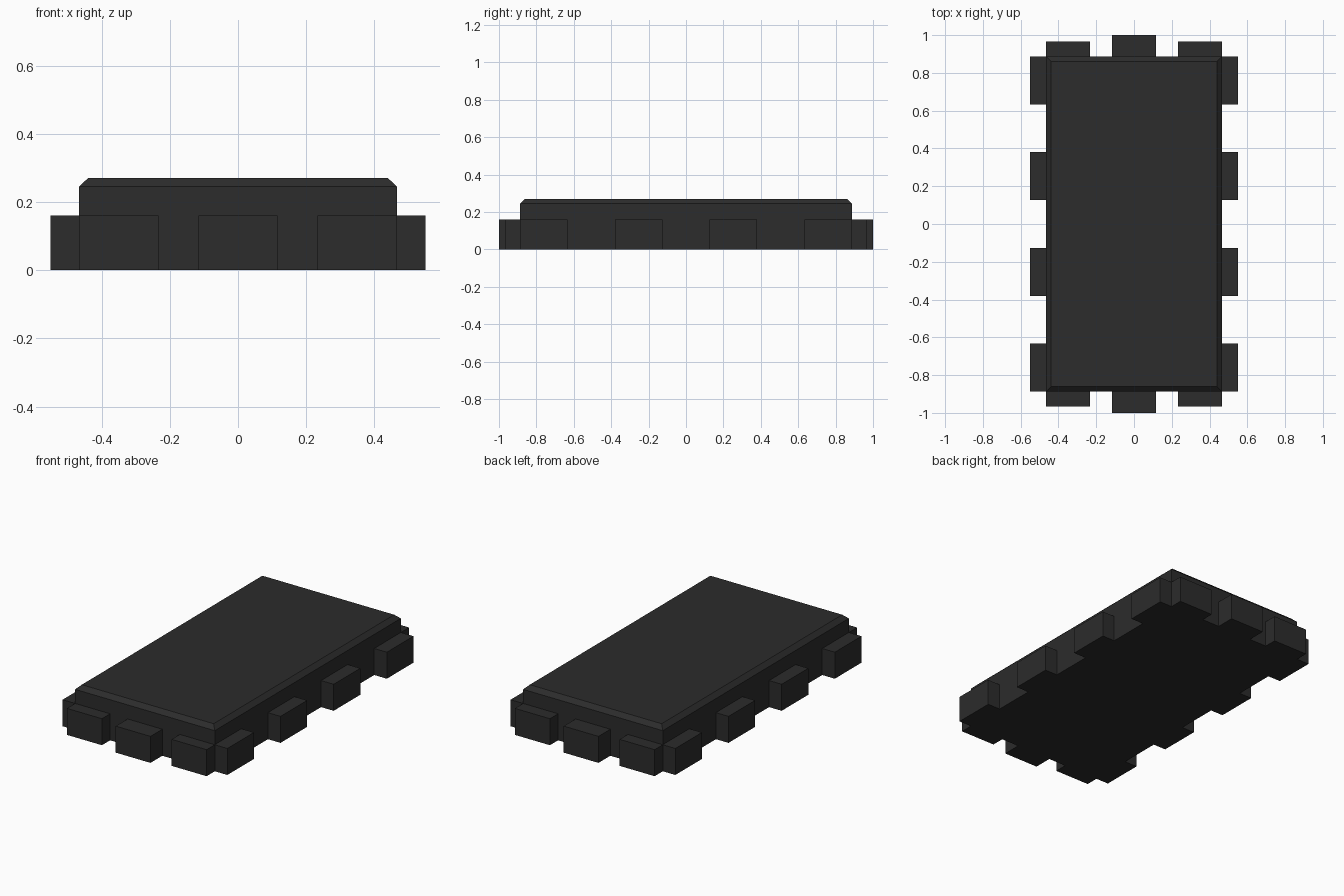
import bpy, bmesh, math

if "Cube" in bpy.data.objects:
    bpy.data.objects.remove(bpy.data.objects["Cube"])

HX, HY = 0.466, 0.887          # half size of the body
TOP, SHOULDER, TOOTH = 0.27, 0.245, 0.16
CHAMFER = 0.026
X_CUTS = [-0.233, -0.116, 0.116, 0.233]                 # three teeth on each end
Y_CUTS = [HY * (2 * i / 7 - 1) for i in range(1, 7)]    # four teeth on each side

bm = bmesh.new()


def cut(co, no):
    bmesh.ops.bisect_plane(bm, geom=bm.verts[:] + bm.edges[:] + bm.faces[:],
                           plane_co=co, plane_no=no, dist=1e-5)


def clamp(v, h):
    return max(-h, min(h, v))


# body block, divided where the teeth will grow
bmesh.ops.create_cube(bm, size=1)
for v in bm.verts:
    v.co = (v.co.x * 2 * HX, v.co.y * 2 * HY, (v.co.z + 0.5) * TOP)
for x in X_CUTS:
    cut((x, 0, 0), (1, 0, 0))
for y in Y_CUTS:
    cut((0, y, 0), (0, 1, 0))
for z in (TOOTH, SHOULDER):
    cut((0, 0, z), (0, 0, 1))

# chamfered top rim
for v in bm.verts:
    if v.co.z > TOP - 1e-4:
        v.co.x = clamp(v.co.x, HX - CHAMFER)
        v.co.y = clamp(v.co.y, HY - CHAMFER)
bm.normal_update()

# edge teeth, grown from alternate lower wall panels
teeth = []
for f in bm.faces:
    c, n = f.calc_center_median(), f.normal
    if c.z > TOOTH or abs(n.z) > 0.5:
        continue
    if abs(n.x) > 0.9 and int((c.y + HY) / (2 * HY / 7)) % 2 == 0:
        teeth.append((f, n * 0.084))
    elif abs(n.y) > 0.9:
        if abs(c.x) < 0.1:
            teeth.append((f, n * (1.0 - HY)))
        elif abs(c.x) > 0.24:
            teeth.append((f, n * 0.078))
for f, offset in teeth:
    new = bmesh.ops.extrude_discrete_faces(bm, faces=[f])["faces"][0]
    bmesh.ops.translate(bm, verts=new.verts[:], vec=offset)

# merge leftover flat divisions
bmesh.ops.dissolve_limit(bm, angle_limit=math.radians(1),
                         verts=bm.verts[:], edges=bm.edges[:])
bmesh.ops.recalc_face_normals(bm, faces=bm.faces[:])

mesh = bpy.data.meshes.new("toothed_plate")
bm.to_mesh(mesh)
bm.free()
plate = bpy.data.objects.new("toothed_plate", mesh)
bpy.context.collection.objects.link(plate)

mat = bpy.data.materials.new("dark_grey")
mat.diffuse_color = (0.025, 0.025, 0.025, 1)
mat.use_nodes = True
mat.node_tree.nodes["Principled BSDF"].inputs["Base Color"].default_value = mat.diffuse_color
mesh.materials.append(mat)
